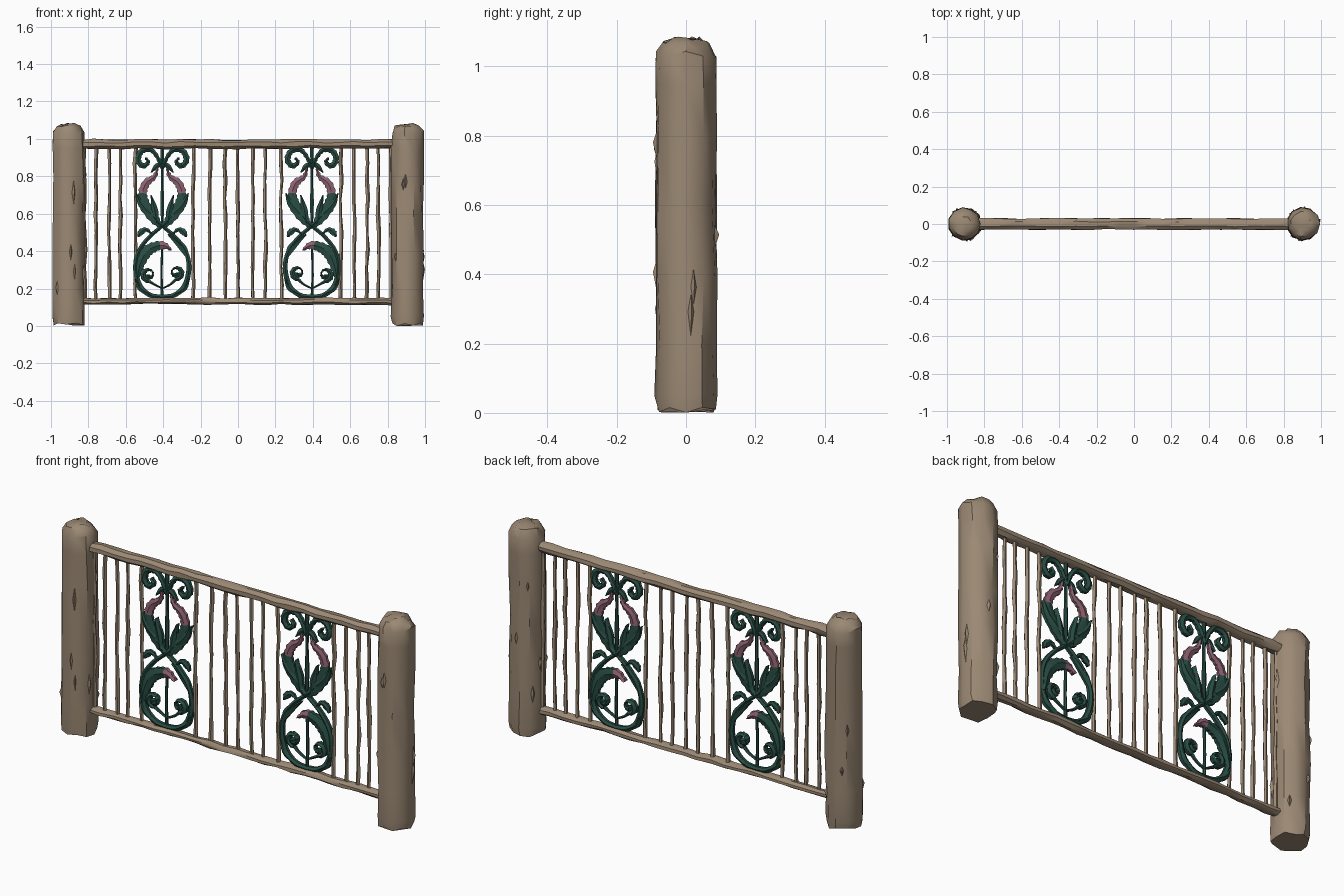
import bpy, bmesh, math, random
from mathutils import Vector

random.seed(4)
cube = bpy.data.objects.get("Cube")
if cube:
    bpy.data.objects.remove(cube, do_unlink=True)


def material(name, rgb):
    m = bpy.data.materials.new(name)
    m.use_nodes = True
    m.diffuse_color = (*rgb, 1)
    m.node_tree.nodes["Principled BSDF"].inputs["Base Color"].default_value = (*rgb, 1)
    return m


WOOD = material("weathered wood", (0.33, 0.25, 0.175))
GREEN = material("dark green iron", (0.022, 0.075, 0.058))
PINK = material("dusty pink petal", (0.27, 0.125, 0.165))


def smooth_path(points, steps):
    """Catmull-Rom interpolation of (x, z, half width) triples."""
    p = [Vector(q) for q in points]
    p = [p[0] * 2 - p[1]] + p + [p[-1] * 2 - p[-2]]
    out = []
    for a, b, c, d in zip(p, p[1:], p[2:], p[3:]):
        for i in range(steps):
            t = i / steps
            out.append(0.5 * (2 * b + (c - a) * t + (2 * a - 5 * b + 4 * c - d) * t * t
                              + (3 * b - a - 3 * c + d) * t ** 3))
    return out + [p[-2]]


def sweep(bm, path, depth=None, sides=6, jitter=0.0, flip=1, centre=0.0, pink_from=2.0):
    """Sweep an ellipse along (x, z, half width) points; depth None means round."""
    rings = []
    n = len(path)
    for i, q in enumerate(path):
        a, b = path[max(i - 1, 0)], path[min(i + 1, n - 1)]
        t = Vector((b[0] - a[0], b[1] - a[1])).normalized()
        w = max(q[2], 0.002)
        ring = []
        for k in range(sides):
            ang = math.tau * (k + 0.5) / sides
            u = math.cos(ang) * w + random.uniform(-jitter, jitter)
            y = math.sin(ang) * (depth or w) + random.uniform(-jitter, jitter)
            ring.append(bm.verts.new((centre + flip * (q[0] - t.y * u), y, q[1] + t.x * u)))
        rings.append(ring)
    for i in range(n - 1):
        for k in range(sides):
            j = (k + 1) % sides
            f = bm.faces.new((rings[i][k], rings[i][j], rings[i + 1][j], rings[i + 1][k]))
            f.material_index = int(i / (n - 1) >= pink_from)
    for ring in (rings[0], rings[-1]):
        f = bm.faces.new(ring)
        f.material_index = int(ring is rings[-1] and pink_from < 1)


def finish(bm, name, mats, angle=35):
    bmesh.ops.recalc_face_normals(bm, faces=bm.faces)
    mesh = bpy.data.meshes.new(name)
    bm.to_mesh(mesh)
    bm.free()
    for m in mats:
        mesh.materials.append(m)
    ob = bpy.data.objects.new(name, mesh)
    bpy.context.collection.objects.link(ob)
    bpy.ops.object.select_all(action="DESELECT")
    ob.select_set(True)
    bpy.context.view_layer.objects.active = ob
    bpy.ops.object.shade_smooth_by_angle(angle=math.radians(angle))
    return ob


# Rough log posts with chipped, rounded tops
def post(name, x):
    bm = bmesh.new()
    shape = [(0.01, 0.085), (0.05, 0.089), (0.2, 0.087), (0.4, 0.09), (0.6, 0.087),
             (0.8, 0.088), (0.95, 0.087), (1.035, 0.086), (1.065, 0.066), (1.08, 0.038)]
    sweep(bm, [(x, z, r) for z, r in shape], sides=11, jitter=0.004)
    bm.verts.ensure_lookup_table()
    for v in bm.verts:
        if v.co.z > 1:
            v.co.z += random.uniform(-0.012, 0.008)
        elif v.co.z < 0.02:
            v.co.z = random.uniform(0, 0.018)
    # Raised splinters of bark
    for _ in range(9):
        a = random.uniform(0, math.tau)
        z, h = random.uniform(0.08, 0.75), random.uniform(0.06, 0.18)
        out = Vector((math.cos(a), math.sin(a), 0))
        side = Vector((-out.y, out.x, 0)) * 0.012
        base = Vector((x, 0, z)) + out * 0.08
        v = [bm.verts.new(c) for c in (base, base + side + Vector((0, 0, h / 2)),
                                       base + Vector((0, 0, h)), base - side + Vector((0, 0, h / 2)),
                                       base + out * 0.016 + Vector((0, 0, h * 0.6)))]
        for i in range(4):
            bm.faces.new((v[i], v[(i + 1) % 4], v[4]))
        bm.faces.new(v[:4])
    finish(bm, name, [WOOD])


post("right_post", -0.905)
post("left_post", 0.905)


# Rails hewn from uneven timber
def rail(name, z, half, depth):
    bm = bmesh.new()
    steps = 22
    path = [(-0.85 + 1.7 * i / steps, z + random.uniform(-0.003, 0.003),
             half + random.uniform(-0.002, 0.003)) for i in range(steps + 1)]
    sweep(bm, path, depth=depth, sides=8, jitter=0.003)
    finish(bm, name, [WOOD])


rail("top_rail", 0.972, 0.026, 0.032)
rail("bottom_rail", 0.132, 0.018, 0.027)

# Thin crooked balusters
bays = {"right": (-0.82, -0.76, -0.69, -0.63, -0.55), "middle": (-0.24, -0.15, -0.07, 0, 0.08, 0.145, 0.23),
        "left": (0.55, 0.62, 0.69, 0.75, 0.815)}
for bay, xs in bays.items():
    bm = bmesh.new()
    for x in xs:
        path = [(x + random.uniform(-0.004, 0.004), 0.13 + 0.83 * i / 9,
                 random.uniform(0.008, 0.012)) for i in range(10)]
        sweep(bm, path, sides=5, jitter=0.0015)
    finish(bm, bay + "_balusters", [WOOD])


def spiral(x, z, r, side, turns=1.25, start=-90):
    """Scroll wound inward around a centre, as (x, z, half width) points."""
    pts = []
    for i in range(13):
        t = i / 12
        a = math.radians(start) + side * t * turns * math.tau
        rad = r * (1 - 0.75 * t)
        pts.append((x + math.cos(a) * rad, z + math.sin(a) * rad, 0.011 + 0.006 * math.sin(t * 9)))
    return pts


def ragged(path, amount):
    """Leafy edge: alternate the width along the path."""
    return [(q[0], q[1], q[2] + (amount if i % 2 else -amount)) for i, q in enumerate(path)]


# Wrought flower panel
def flower_panel(name, centre, flip):
    bm = bmesh.new()

    def add(points, steps=4, depth=0.012, rough=0.0, mirror=(1,), **kw):
        for s in mirror:
            path = [(q[0] * s, q[1], q[2]) for q in ragged(smooth_path(points, steps), rough)]
            sweep(bm, path, depth=depth, flip=flip, centre=centre, **kw)

    both = (-1, 1)
    # Central spear and lower stem
    add([(0, 0.53, 0.006), (0, 0.66, 0.012), (0, 0.78, 0.007), (0, 0.96, 0.012)], depth=0.009)
    add([(0, 0.14, 0.009), (0.004, 0.28, 0.007), (0, 0.43, 0.007)], depth=0.008)
    # Scrolls under the top rail
    add([(0, 0.84, 0.01), (0.025, 0.90, 0.012), (0.06, 0.94, 0.014), (0.11, 0.935, 0.017),
         (0.13, 0.89, 0.018), (0.105, 0.855, 0.016), (0.075, 0.875, 0.012), (0.09, 0.90, 0.006)],
        mirror=both, rough=0.002, depth=0.016)
    add([(0, 0.87, 0.006), (0.03, 0.855, 0.016), (0.06, 0.82, 0.003)], mirror=both)
    # Tulip leaves ending in pink petals
    add([(0, 0.525, 0.012), (0.045, 0.575, 0.03), (0.095, 0.65, 0.035), (0.105, 0.71, 0.026),
         (0.085, 0.765, 0.024), (0.04, 0.80, 0.014), (0.025, 0.85, 0.005)],
        mirror=both, rough=0.003, depth=0.014, pink_from=0.5)
    # Pointed leaf tips outside the tulip
    add([(0.06, 0.60, 0.02), (0.11, 0.65, 0.022), (0.14, 0.71, 0.003)], mirror=both, depth=0.017)
    add([(0.03, 0.55, 0.012), (0.04, 0.62, 0.02), (0.06, 0.70, 0.003)], mirror=both, depth=0.017)
    # Crossing stems and teardrop ring
    add([(-0.05, 0.585, 0.006), (0, 0.535, 0.011), (0.07, 0.475, 0.012), (0.125, 0.40, 0.013),
         (0.143, 0.31, 0.015), (0.12, 0.215, 0.016), (0.065, 0.165, 0.015), (0, 0.155, 0.013)],
        mirror=both, depth=0.015)
    # Small side buds at the crossing
    add([(0.05, 0.485, 0.004), (0.085, 0.515, 0.012), (0.115, 0.50, 0.019), (0.13, 0.475, 0.004)],
        mirror=both, rough=0.002)
    # Broad leaf folding over the ring, with a pink tip
    add([(0.135, 0.25, 0.01), (0.118, 0.33, 0.028), (0.085, 0.395, 0.034), (0.035, 0.425, 0.03),
         (-0.01, 0.43, 0.022), (-0.05, 0.405, 0.004)], depth=0.018, rough=0.003, pink_from=0.66)
    add([(-0.135, 0.36, 0.004), (-0.115, 0.41, 0.022), (-0.075, 0.455, 0.018), (-0.03, 0.49, 0.004)])
    add([(-0.145, 0.25, 0.004), (-0.115, 0.2, 0.018), (-0.06, 0.165, 0.004)], mirror=both, depth=0.018)
    # Inner rosette scrolls
    for x, z, s in ((-0.072, 0.285, -1), (0.07, 0.275, 1)):
        add([(0, 0.20, 0.005), (x * 0.6, 0.222, 0.007), (x, z - 0.037, 0.01)], depth=0.009)
        add(spiral(x, z, 0.037, s), steps=2, depth=0.018, rough=0.002)
    finish(bm, name, [GREEN, PINK], angle=30)


flower_panel("right_flower_panel", -0.405, -1)
flower_panel("left_flower_panel", 0.395, 1)
